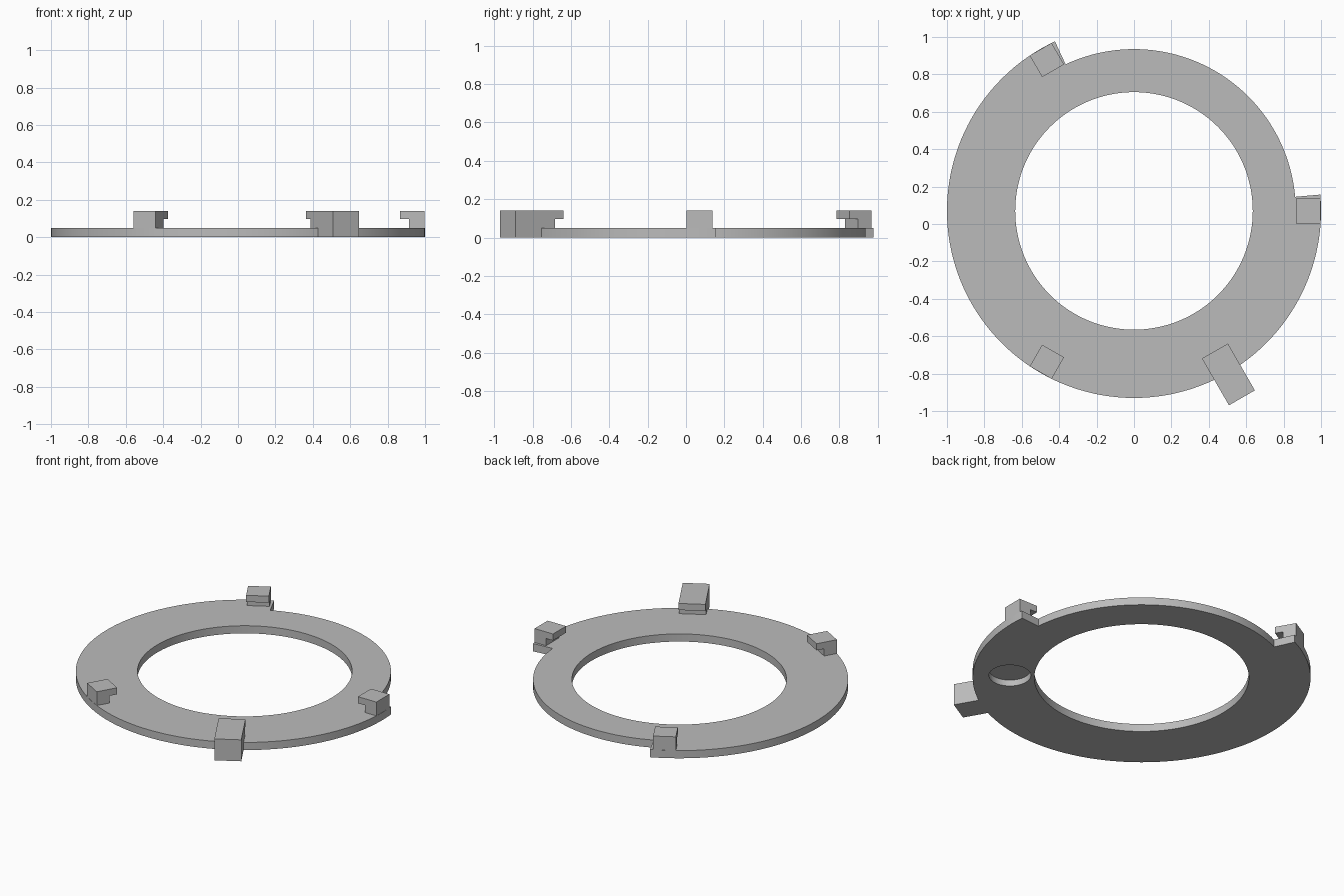
import bpy, bmesh, math
from mathutils import Matrix, Vector

cube = bpy.data.objects.get("Cube")
if cube:
    bpy.data.objects.remove(cube, do_unlink=True)

CENTRE = Vector((0, 0.07, 0))
R_HOLE, R_NOTCH, R_RIM = 0.635, 0.865, 1.0
PLATE, LIP, TOP = 0.05, 0.097, 0.14
STEP = 2.5

grey = bpy.data.materials.new("plain grey")
grey.use_nodes = True
colour = (0.5, 0.5, 0.5, 1)
grey.diffuse_color = colour
grey.node_tree.nodes["Principled BSDF"].inputs["Base Color"].default_value = colour


def finish(name, bm):
    bmesh.ops.recalc_face_normals(bm, faces=bm.faces)
    mesh = bpy.data.meshes.new(name)
    bm.to_mesh(mesh)
    bm.free()
    mesh.materials.append(grey)
    obj = bpy.data.objects.new(name, mesh)
    bpy.context.collection.objects.link(obj)
    return obj


def extrude(bm, offset):
    result = bmesh.ops.extrude_face_region(bm, geom=bm.faces[:])
    moved = [g for g in result["geom"] if isinstance(g, bmesh.types.BMVert)]
    bmesh.ops.translate(bm, verts=moved, vec=offset)


def polar(radius, degrees):
    a = math.radians(degrees)
    return CENTRE + Vector((radius * math.cos(a), radius * math.sin(a), 0))


def hook(name, profile, width, degrees):
    """Extrude a radius/height profile sideways and turn it about the ring centre."""
    bm = bmesh.new()
    bm.faces.new([bm.verts.new((r, -width / 2, z)) for r, z in profile])
    extrude(bm, (0, width, 0))
    bm.transform(Matrix.Translation(CENTRE) @ Matrix.Rotation(math.radians(degrees), 4, "Z"))
    return finish(name, bm)


# Flat ring, with the outer band left out along the notched arc
bm = bmesh.new()
for i in range(int(360 / STEP)):
    a, b = i * STEP, (i + 1) * STEP
    bands = [(R_HOLE, R_NOTCH)]
    if not 5 <= a < 115:
        bands.append((R_NOTCH, R_RIM))
    for inner, outer in bands:
        corners = [polar(inner, a), polar(outer, a), polar(outer, b), polar(inner, b)]
        bm.faces.new([bm.verts.new(c) for c in corners])
bmesh.ops.remove_doubles(bm, verts=bm.verts, dist=0.0001)
extrude(bm, (0, 0, PLATE))
ring = finish("ring_plate", bm)

# Blind round pocket in the underside
bm = bmesh.new()
bmesh.ops.create_cone(bm, cap_ends=True, segments=48, radius1=0.124, radius2=0.124,
                      depth=0.08, matrix=Matrix.Translation(polar(0.78, -38)))
cutter = finish("pocket_cutter", bm)
cutter.hide_render = True
cut = ring.modifiers.new("pocket", "BOOLEAN")
cut.operation = "DIFFERENCE"
cut.solver = "EXACT"
cut.object = cutter
bpy.context.view_layer.objects.active = ring
bpy.ops.object.modifier_apply(modifier=cut.name)
bpy.data.objects.remove(cutter, do_unlink=True)

# Smooth the round walls, keep the rims sharp
bpy.ops.object.select_all(action="DESELECT")
ring.select_set(True)
bpy.ops.object.shade_smooth_by_angle(angle=math.radians(30))

# Three hooked tabs on the rim
overhang = [(R_NOTCH, TOP), (R_NOTCH, LIP), (0.915, LIP), (0.915, PLATE)]
for name, degrees in (("left_tab", 0), ("back_tab", 120), ("front_tab", 240)):
    hook(name, overhang + [(0.998, PLATE), (0.998, TOP)], 0.135, degrees)

# Longer hooked lever reaching past the rim
hook("lever", overhang + [(0.995, PLATE), (0.995, 0), (1.154, 0), (1.154, TOP)], 0.16, -60)
